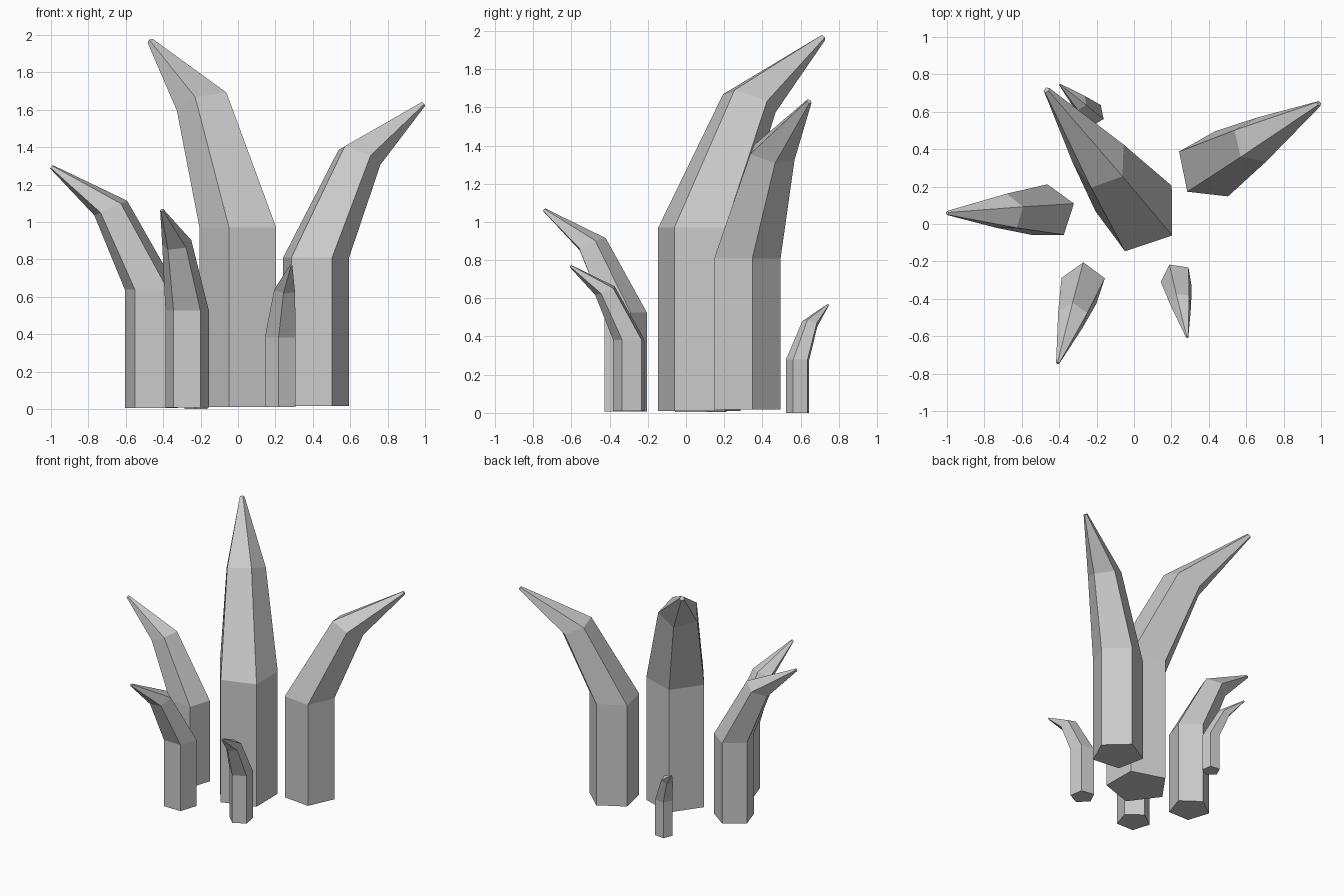
import bpy, bmesh
from math import radians
from mathutils import Matrix, Vector

if "Cube" in bpy.data.objects:
    bpy.data.objects.remove(bpy.data.objects["Cube"])

SIDES = 5
# Unit spike sections: (lean distance, height, radius, tilt in degrees)
SECTIONS = [(0, 0, 0.226, 0), (0, 0.96, 0.226, 0),
            (0.33, 1.622, 0.153, 24), (0.81, 1.956, 0.018, 50)]


def spike(name, x, y, z, size, heading):
    """Five-sided spike that bends over towards the heading (degrees)."""
    bm = bmesh.new()
    rings = []
    for lean, height, radius, tilt in SECTIONS:
        place = Matrix.Translation((lean, 0, height)) @ Matrix.Rotation(radians(tilt), 4, 'Y')
        ring = []
        for i in range(SIDES):
            p = Matrix.Rotation(radians(-18.5 + 360 * i / SIDES), 4, 'Z') @ Vector((radius, 0, 0))
            ring.append(bm.verts.new(place @ p))
        rings.append(ring)
    for low, high in zip(rings, rings[1:]):
        for i in range(SIDES):
            j = (i + 1) % SIDES
            bm.faces.new((low[i], low[j], high[j], high[i]))
    bm.faces.new(rings[0][::-1])
    bm.faces.new(rings[-1])
    bm.transform(Matrix.Translation((x, y, z)) @ Matrix.Rotation(radians(heading), 4, 'Z')
                 @ Matrix.Scale(size, 4))
    mesh = bpy.data.meshes.new(name)
    bm.to_mesh(mesh)
    bm.free()
    bpy.context.collection.objects.link(bpy.data.objects.new(name, mesh))


# Cluster of spikes fanning outwards, largest to smallest
spike("centre_spike", 0.02, 0.07, 0.01, 1.0, 127)
spike("right_spike", 0.411, 0.31, 0.017, 0.825, 30)
spike("left_spike", -0.463, 0.063, 0.004, 0.66, 180.5)
spike("front_left_spike", -0.272, -0.327, 0.007, 0.54, 252)
spike("front_right_spike", 0.23, -0.295, 0.01, 0.388, 280)
spike("back_spike", -0.222, 0.588, 0.0, 0.29, 138)
